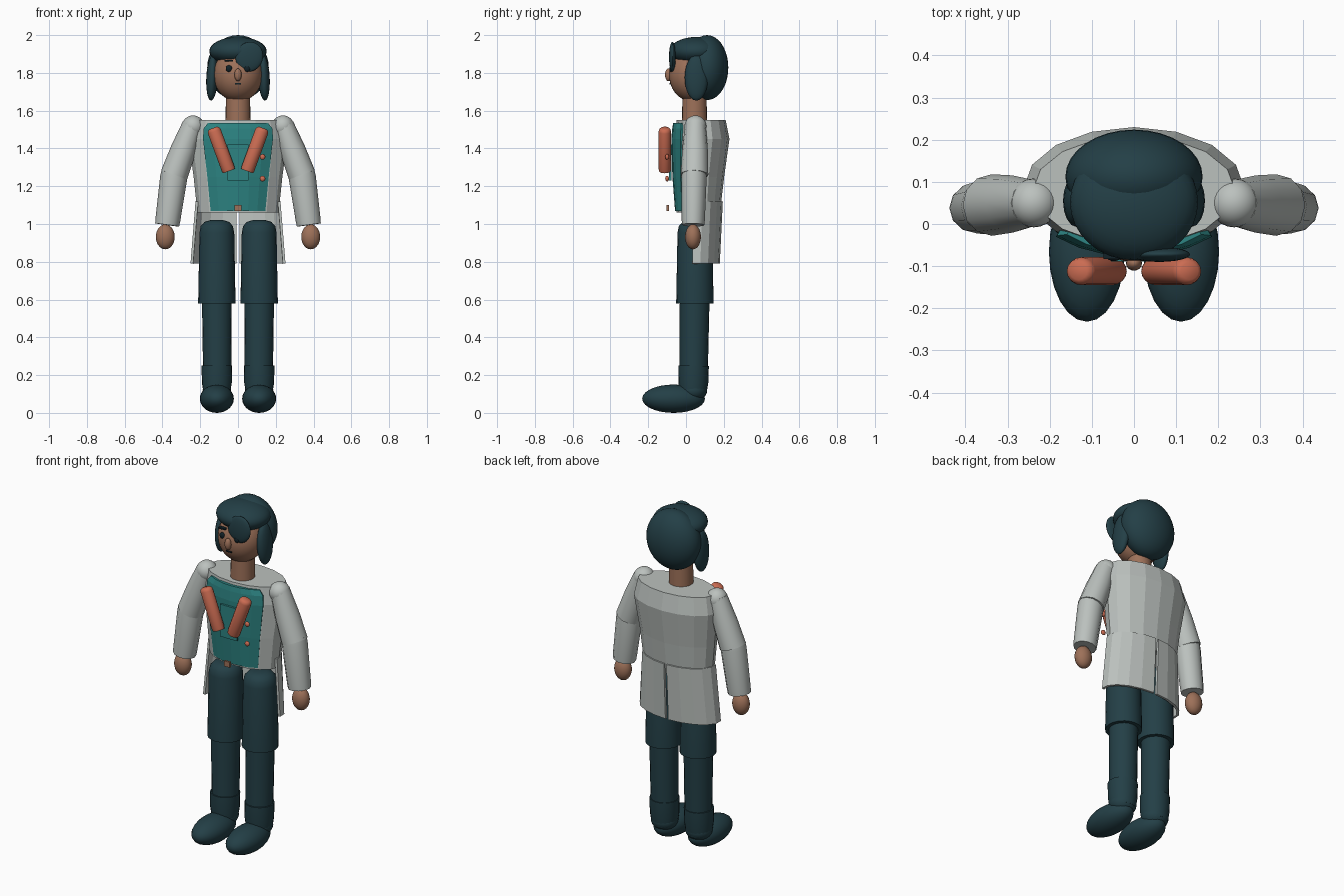
import bpy, bmesh, math
from mathutils import Vector, Matrix

if "Cube" in bpy.data.objects:
    bpy.data.objects.remove(bpy.data.objects["Cube"])


def material(name, rgb):
    m = bpy.data.materials.new(name)
    m.diffuse_color = (*rgb, 1)
    m.use_nodes = True
    m.node_tree.nodes["Principled BSDF"].inputs["Base Color"].default_value = m.diffuse_color
    return m


DARK = material("dark_teal", (0.017, 0.050, 0.062))
GREY = material("light_grey", (0.50, 0.535, 0.515))
SKIN = material("skin", (0.34, 0.165, 0.10))
TEAL = material("teal", (0.026, 0.23, 0.225))
ORANGE = material("coral", (0.60, 0.15, 0.085))
INK = material("ink", (0.006, 0.016, 0.022))


def finish(name, bm, mat, angle=None):
    bmesh.ops.recalc_face_normals(bm, faces=bm.faces)
    me = bpy.data.meshes.new(name)
    bm.to_mesh(me)
    bm.free()
    me.materials.append(mat)
    ob = bpy.data.objects.new(name, me)
    bpy.context.collection.objects.link(ob)
    if angle:
        bpy.ops.object.select_all(action='DESELECT')
        ob.select_set(True)
        bpy.context.view_layer.objects.active = ob
        bpy.ops.object.shade_smooth_by_angle(angle=math.radians(angle))
    return ob


def ellipsoid(name, c, r, mat, seg=24, rings=14, tilt=0):
    bm = bmesh.new()
    bmesh.ops.create_uvsphere(bm, u_segments=seg, v_segments=rings, radius=1)
    bm.transform(Matrix.Translation(c) @ Matrix.Rotation(tilt, 4, 'Y') @ Matrix.Diagonal((*r, 1)))
    return finish(name, bm, mat, 50)


def box(name, c, size, mat):
    bm = bmesh.new()
    bmesh.ops.create_cube(bm, size=1)
    bm.transform(Matrix.Translation(c) @ Matrix.Diagonal((*size, 1)))
    return finish(name, bm, mat)


def loft(name, rings, mat, angle=None, caps=True, closed=True):
    """Skin a list of equally long point rings."""
    bm = bmesh.new()
    rows = [[bm.verts.new(p) for p in ring] for ring in rings]
    n = len(rows[0])
    for a, b in zip(rows, rows[1:]):
        for i in range(n if closed else n - 1):
            j = (i + 1) % n
            bm.faces.new((a[i], a[j], b[j], b[i]))
    if caps:
        bm.faces.new(rows[0])
        bm.faces.new(rows[-1])
    return finish(name, bm, mat, angle)


def limb(name, p0, p1, stations, mat, sides=16, angle=40, depth=1.0):
    """Tube from p0 to p1; stations are (position along, radius)."""
    p0, p1 = Vector(p0), Vector(p1)
    d = (p1 - p0).normalized()
    v = Vector((0, 1, 0))
    v = (v - d * v.dot(d)).normalized()
    u = v.cross(d)
    turn = [2 * math.pi * i / sides for i in range(sides)]
    rings = [[p0.lerp(p1, t) + u * r * math.cos(a) + v * r * depth * math.sin(a) for a in turn]
             for t, r in stations]
    return loft(name, rings, mat, angle)


def arc(z, cy, rx, ry, a0, a1, n):
    return [(rx * math.cos(math.radians(a)), cy + ry * math.sin(math.radians(a)), z)
            for a in [a0 + (a1 - a0) * i / n for i in range(n + 1)]]


# Coat body: faceted oval, widest just under the shoulders
coat_rings = [(1.06, 0.065, 0.215, 0.115), (1.25, 0.07, 0.235, 0.132),
              (1.45, 0.085, 0.262, 0.145), (1.55, 0.08, 0.24, 0.13)]
loft("coat_body", [arc(z, cy, rx, ry, 0, 360 - 22.5, 15) for z, cy, rx, ry in coat_rings], GREY)

# Coat tails: two curved panels with a slit at the back
for side, a0, a1 in (("right", -8, 88), ("left", 188, 92)):
    tail = loft("coat_tail_" + side,
                [arc(0.79, 0.05, 0.247, 0.122, a0, a1, 5), arc(1.12, 0.06, 0.22, 0.128, a0, a1, 5)],
                GREY, caps=False, closed=False)
    mod = tail.modifiers.new("thickness", 'SOLIDIFY')
    mod.thickness = 0.014
    mod.offset = 0

# Vest front: curved panel standing proud of the coat
vest = [(1.07, 0.07, 0.205, 0.128), (1.25, 0.075, 0.23, 0.147),
        (1.45, 0.085, 0.262, 0.163), (1.505, 0.083, 0.258, 0.156), (1.535, 0.08, 0.225, 0.148)]
loft("vest_front", [arc(z, cy, rx, ry, 225, 315, 6) + [(rx * 0.65, 0.0, z), (-rx * 0.65, 0.0, z)]
                    for z, cy, rx, ry in vest], TEAL)

# Vest pocket plate, straps, buttons and buckle
box("vest_pocket", (0, -0.083, 1.325), (0.11, 0.012, 0.19), TEAL)
for s, side in ((1, "right"), (-1, "left")):
    limb("strap_" + side, (s * 0.132, -0.112, 1.508), (s * 0.048, -0.112, 1.28),
         [(0, 0.022), (0.03, 0.032), (0.08, 0.036), (0.95, 0.036), (1, 0.033)], ORANGE, 16, 40, 0.92)
for i, z in enumerate((1.355, 1.24)):
    ellipsoid("button_%d" % (i + 1), (0.13, -0.1, z), (0.015, 0.01, 0.015), ORANGE, 12, 8)
box("belt_buckle", (0, -0.097, 1.085), (0.036, 0.012, 0.032), SKIN)

# Neck and head
limb("neck", (0, 0.045, 1.52), (0, 0.045, 1.70), [(0, 0.066), (1, 0.064)], SKIN, 24)
ellipsoid("face", (0, 0.035, 1.79), (0.13, 0.125, 0.142), SKIN, 32, 18)
ellipsoid("nose", (0, -0.093, 1.79), (0.019, 0.018, 0.034), SKIN, 16, 10)
for s, side in ((1, "right"), (-1, "left")):
    ellipsoid("eye_" + side, (s * 0.048, -0.078, 1.823), (0.017, 0.01, 0.018), INK, 16, 10)
    box("eyebrow_" + side, (s * 0.05, -0.073, 1.864), (0.045, 0.02, 0.008), INK)
box("mouth", (0, -0.083, 1.743), (0.034, 0.01, 0.007), INK)

# Hair: back mass, crown, side locks and front swoop
ellipsoid("hair_back", (0, 0.112, 1.828), (0.163, 0.112, 0.172), DARK, 32, 18)
ellipsoid("hair_crown", (0, 0.052, 1.915), (0.152, 0.138, 0.075), DARK, 32, 16)
for s, side in ((1, "right"), (-1, "left")):
    ellipsoid("hair_lock_" + side, (s * 0.137, 0.055, 1.775), (0.031, 0.062, 0.122), DARK, 16, 12, s * -0.05)
ellipsoid("hair_swoop", (0.06, -0.072, 1.885), (0.072, 0.018, 0.08), DARK, 24, 14, 0.35)

for s, side in ((1, "right"), (-1, "left")):
    # Arms
    ellipsoid("shoulder_" + side, (s * 0.238, 0.05, 1.517), (0.058, 0.058, 0.058), GREY)
    limb("upper_arm_" + side, (s * 0.24, 0.05, 1.525), (s * 0.338, 0.045, 1.26),
         [(0, 0.055), (0.5, 0.068), (1, 0.073)], GREY, 12)
    limb("lower_arm_" + side, (s * 0.335, 0.043, 1.285), (s * 0.375, 0.038, 0.995),
         [(0, 0.068), (0.12, 0.072), (0.9, 0.066), (1, 0.064)], GREY, 12, 40, 0.93)
    ellipsoid("hand_" + side, (s * 0.385, 0.037, 0.932), (0.05, 0.042, 0.066), SKIN)

    # Legs: wide breeches, shin, boot cuff and rounded boot
    limb("thigh_" + side, (s * 0.112, 0.047, 0.58), (s * 0.112, 0.047, 1.02),
         [(0, 0.099), (0.85, 0.092), (0.93, 0.085), (0.98, 0.065), (1, 0.035)], DARK, 20)
    limb("shin_" + side, (s * 0.11, 0.04, 0.15), (s * 0.112, 0.046, 0.62),
         [(0, 0.074), (1, 0.079)], DARK, 20)
    limb("boot_cuff_" + side, (s * 0.112, 0.038, 0.10), (s * 0.112, 0.04, 0.25),
         [(0, 0.070), (0.4, 0.079), (1, 0.081)], DARK, 20)
    ellipsoid("heel_" + side, (s * 0.112, 0.04, 0.12), (0.075, 0.072, 0.06), DARK)
    ellipsoid("boot_" + side, (s * 0.112, -0.066, 0.075), (0.09, 0.166, 0.075), DARK)
